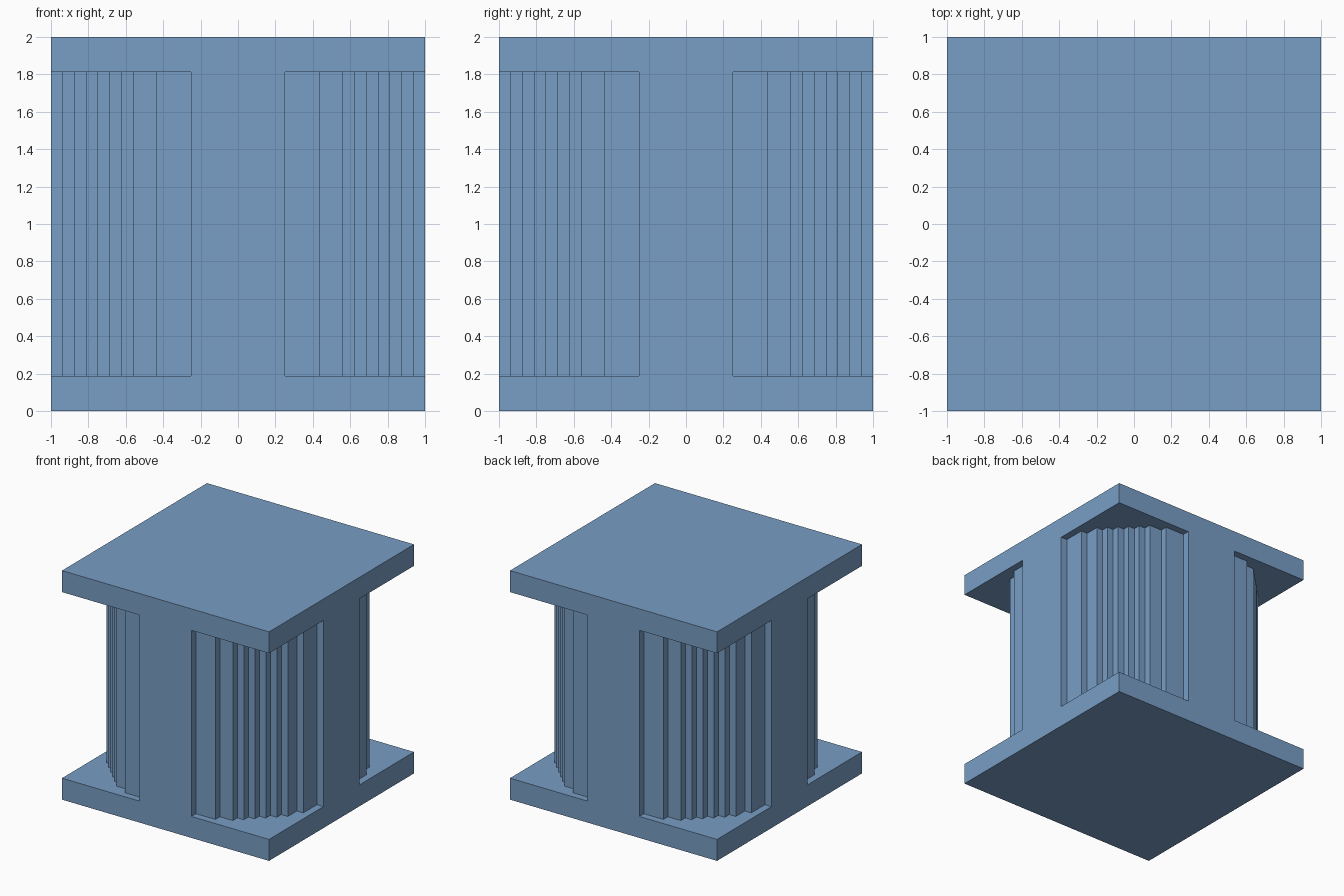
import bpy, bmesh

if "Cube" in bpy.data.objects:
    bpy.data.objects.remove(bpy.data.objects["Cube"])

U = 1 / 16  # one block step

blue = bpy.data.materials.new("slate_blue")
blue.diffuse_color = (0.19, 0.34, 0.56, 1)
blue.use_nodes = True
blue.node_tree.nodes["Principled BSDF"].inputs["Base Color"].default_value = blue.diffuse_color


def prism(name, outline, z0, z1):
    """Extrude a closed xy outline from z0 to z1."""
    bm = bmesh.new()
    face = bm.faces.new([bm.verts.new((x, y, z0)) for x, y in outline])
    new = bmesh.ops.extrude_face_region(bm, geom=[face])["geom"]
    for v in new:
        if isinstance(v, bmesh.types.BMVert):
            v.co.z = z1
    bmesh.ops.recalc_face_normals(bm, faces=bm.faces)
    mesh = bpy.data.meshes.new(name)
    bm.to_mesh(mesh)
    bm.free()
    mesh.materials.append(blue)
    obj = bpy.data.objects.new(name, mesh)
    bpy.context.collection.objects.link(obj)
    return obj


# Solid block: its top and bottom remain as the square slabs
block = prism("column_with_slabs", [(-1, -1), (1, -1), (1, 1), (-1, 1)], 0, 2)

# Outer corners of the stepped round shaft in one quarter, in block steps
corners = [(4, 16), (7, 15), (9, 14), (10, 13), (11, 12),
           (12, 11), (13, 10), (14, 9), (15, 7), (16, 4)]
stair = [(4, 20)]
for (x, y), (_, next_y) in zip(corners, corners[1:]):
    # the first riser starts outside the block
    if y < 16:
        stair.append((x, y))
    stair.append((x, next_y))
stair += [(16, 4), (20, 4), (20, 20)]

# Four corner cutters carve the shaft between the slabs
for i, (sx, sy) in enumerate([(1, 1), (-1, 1), (-1, -1), (1, -1)]):
    cutter = prism(f"corner_cutter_{i}", [(sx * x * U, sy * y * U) for x, y in stair],
                   3 * U, 29 * U)
    cutter.hide_render = True
    cutter.hide_viewport = True
    cutter.display_type = 'WIRE'
    mod = block.modifiers.new(f"carve_{i}", 'BOOLEAN')
    mod.operation = 'DIFFERENCE'
    mod.solver = 'EXACT'
    mod.object = cutter
